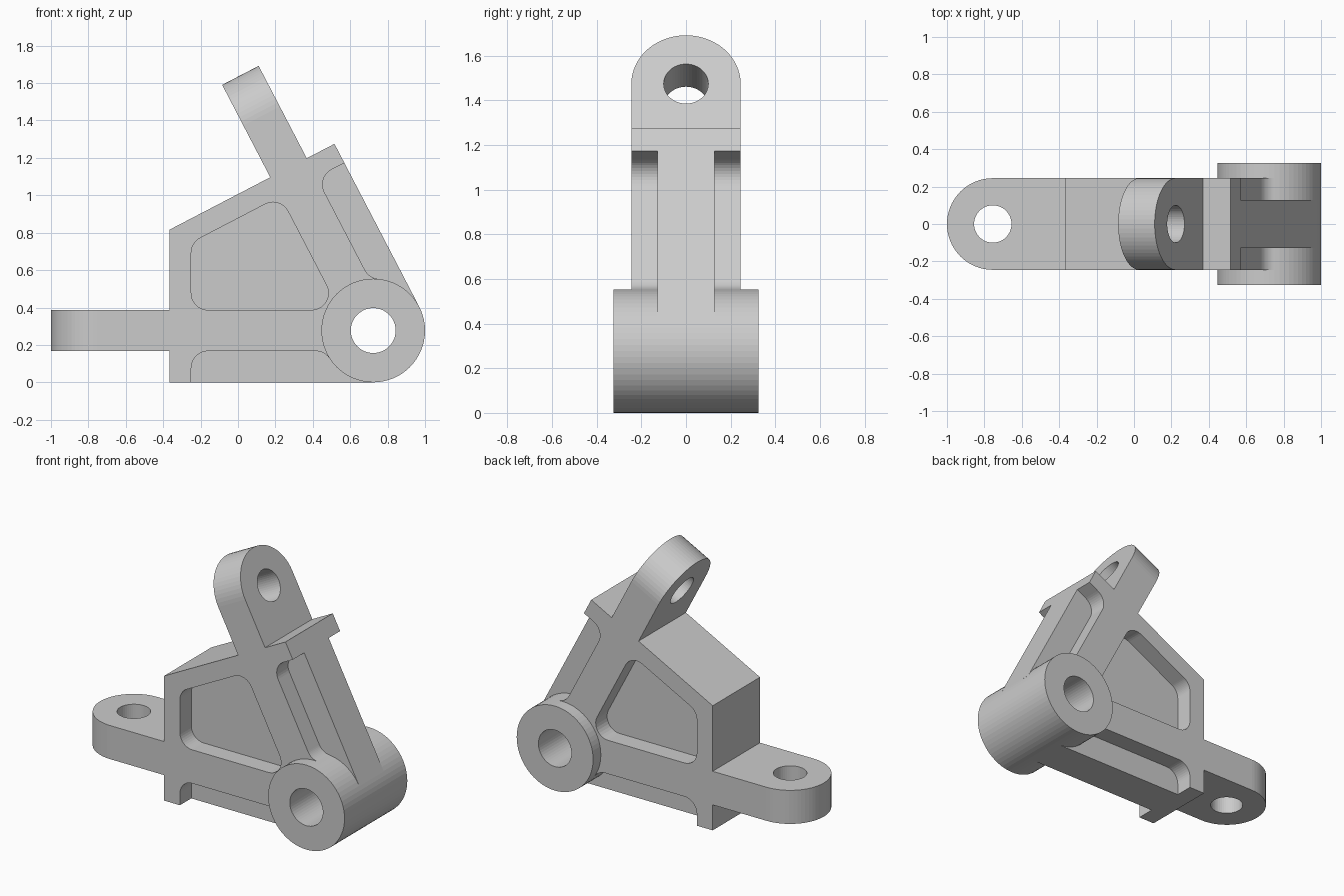
import bpy, bmesh
from math import sin, cos, tan, pi, radians, atan2, sqrt
from mathutils import Vector

if "Cube" in bpy.data.objects:
    bpy.data.objects.remove(bpy.data.objects["Cube"])

PIVOT = Vector((0.723, 0, 0.277))
R_BOSS, HALF_W, WEB, HALF_T, RIM, FIL = 0.277, 0.245, 0.127, 0.11, 0.115, 0.09
Y = Vector((0, 1, 0))
ANG = radians(117.5)
# each leg: direction, outward normal, body length, tip length
LOWER = (Vector((-1, 0, 0)), Vector((0, 0, -1)), 1.088, 1.723)
UPPER = (Vector((cos(ANG), 0, sin(ANG))), Vector((sin(ANG), 0, -cos(ANG))), 0.981, 1.538)
X, Z = Vector((1, 0, 0)), Vector((0, 0, 1))


def prism(name, pts, u, v, n, h0, h1):
    """Extrude a 2D profile (u, v axes from the pivot) along n."""
    bm = bmesh.new()
    base = [bm.verts.new(PIVOT + u * a + v * b + n * h0) for a, b in pts]
    face = bm.faces.new(base)
    res = bmesh.ops.extrude_face_region(bm, geom=[face])
    verts = [g for g in res["geom"] if isinstance(g, bmesh.types.BMVert)]
    bmesh.ops.translate(bm, verts=verts, vec=n * (h1 - h0))
    bmesh.ops.recalc_face_normals(bm, faces=bm.faces)
    me = bpy.data.meshes.new(name)
    bm.to_mesh(me)
    bm.free()
    ob = bpy.data.objects.new(name, me)
    bpy.context.collection.objects.link(ob)
    return ob


def arc(cx, cy, r, a0, a1, n):
    return [(cx + r * cos(a0 + (a1 - a0) * i / n), cy + r * sin(a0 + (a1 - a0) * i / n))
            for i in range(n + 1)]


def circle(cx, cy, r, n):
    return arc(cx, cy, r, 0, 2 * pi, n)[:-1]


def rounded(pts, r, n=10):
    """Round every corner of a convex polygon."""
    out = []
    for i, p in enumerate(pts):
        p = Vector(p)
        d0 = (Vector(pts[i - 1]) - p).normalized()
        d1 = (Vector(pts[(i + 1) % len(pts)]) - p).normalized()
        half = d0.angle(d1) / 2
        c = p + (d0 + d1).normalized() * (r / sin(half))
        s, e = p + d0 * (r / tan(half)) - c, p + d1 * (r / tan(half)) - c
        a0, a1 = atan2(s.y, s.x), atan2(e.y, e.x)
        sweep = (a1 - a0 + pi) % (2 * pi) - pi
        out += arc(c.x, c.y, r, a0, a0 + sweep, n)
    return out


def boolean(ob, other, op):
    m = ob.modifiers.new(op.lower(), 'BOOLEAN')
    m.operation, m.object, m.solver = op, other, 'EXACT'
    bpy.context.view_layer.objects.active = ob
    bpy.ops.object.modifier_apply(modifier=m.name)
    bpy.data.objects.remove(other)


def at(leg, along, out):
    p = leg[0] * along + leg[1] * out
    return (p.x, p.z)


def on_upper(x, along):
    """Point at local x lying on the line square to the upper leg."""
    return (x, (along - x * UPPER[0].x) / UPPER[0].z)


# body outline
body = prism("bracket", [
    (0, 0), at(LOWER, 0, R_BOSS), at(LOWER, LOWER[2], R_BOSS),
    on_upper(-LOWER[2], UPPER[2]), at(UPPER, UPPER[2], R_BOSS), at(UPPER, 0, R_BOSS),
], X, Z, Y, -HALF_W, HALF_W)

# pocket profiles
x_in = -(LOWER[2] - RIM)
main_pocket = rounded([
    (x_in, HALF_T), on_upper(x_in, UPPER[2] - RIM),
    at(UPPER, UPPER[2] - RIM, -HALF_T),
    (-HALF_T / tan((pi - ANG) / 2), HALF_T)], FIL)


def edge_pocket(leg):
    end, cy = leg[2] - RIM, HALF_T + FIL
    cx = sqrt((R_BOSS + FIL) ** 2 - cy ** 2)
    pts = [(end, 0.4)] + arc(end - FIL, cy, FIL, 0, -pi / 2, 10)
    pts += arc(cx, cy, FIL, -pi / 2, atan2(-cy, -cx), 10)
    return pts + [(0, 0.14), (0, 0.4)]


# pockets on both faces, leaving the central web
for side in (-1, 1):
    n = Y * side
    boolean(body, prism("cut", main_pocket, X, Z, n, WEB, 0.4), 'DIFFERENCE')
    for leg in (LOWER, UPPER):
        boolean(body, prism("cut", edge_pocket(leg), leg[0], leg[1], n, WEB, 0.4), 'DIFFERENCE')

# pivot boss
boolean(body, prism("boss", circle(0, 0, R_BOSS, 64), X, Z, Y, -0.325, 0.325), 'UNION')
boolean(body, prism("cut", circle(0, 0, 0.12, 48), X, Z, Y, -0.5, 0.5), 'DIFFERENCE')

# round-ended lugs with holes
for leg in (LOWER, UPPER):
    c = leg[3] - HALF_W
    root = leg[2] - 0.05
    shape = [(root, -HALF_W)] + arc(c, 0, HALF_W, -pi / 2, pi / 2, 32) + [(root, HALF_W)]
    lug = prism("lug", shape, leg[0], Y, leg[1], -HALF_T, HALF_T)
    boolean(lug, prism("cut", circle(c, 0, 0.1, 48), leg[0], Y, leg[1], -0.3, 0.3), 'DIFFERENCE')
    boolean(body, lug, 'UNION')
